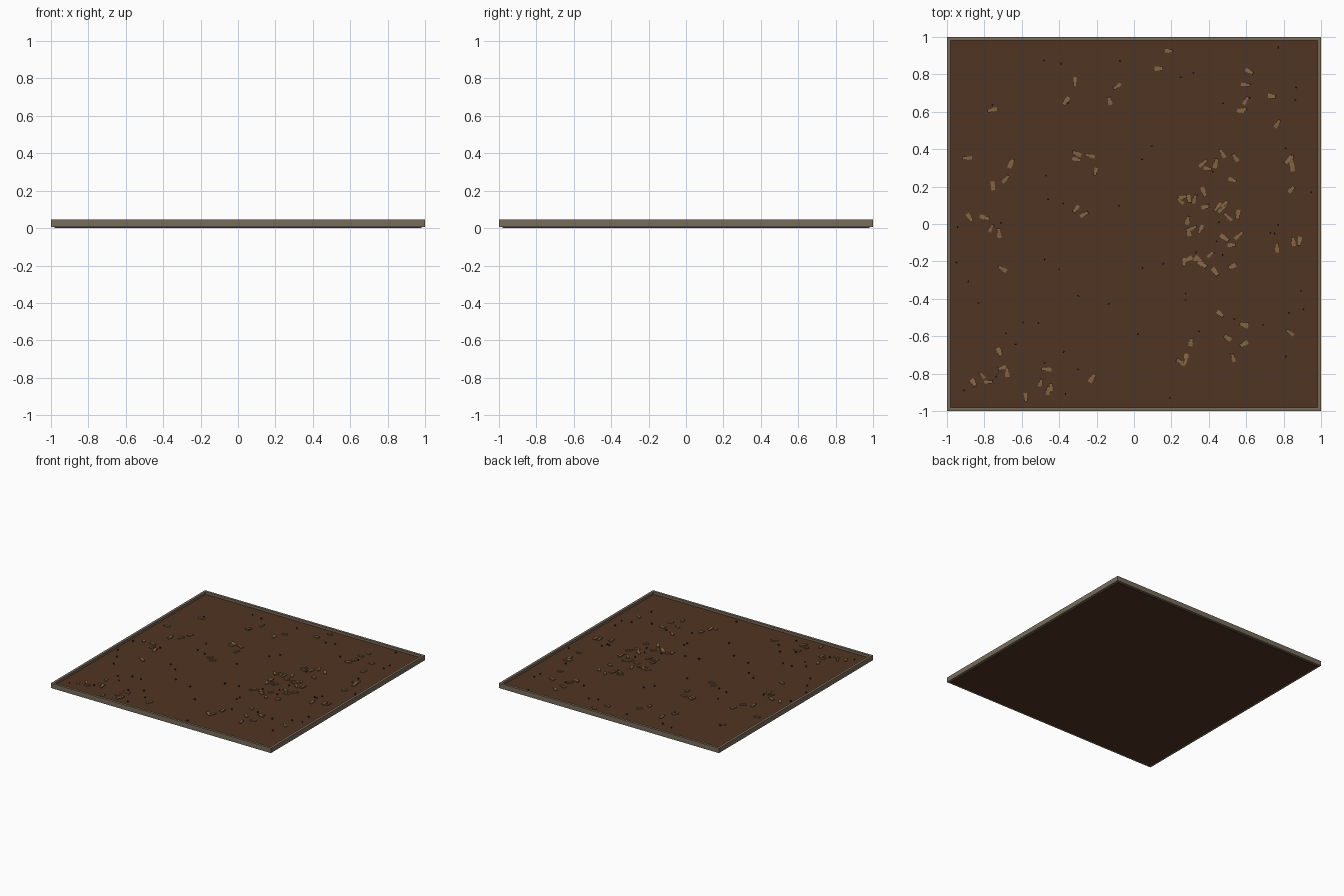
import bpy
import bmesh
import random
from math import pi
from mathutils import Euler, Matrix, Vector

random.seed(7)
default_cube = bpy.data.objects.get("Cube")
if default_cube:
    bpy.data.objects.remove(default_cube, do_unlink=True)


def make_material(name, rgb):
    material = bpy.data.materials.new(name)
    material.use_nodes = True
    colour = (*rgb, 1.0)
    material.diffuse_color = colour
    shader = next(n for n in material.node_tree.nodes if n.type == "BSDF_PRINCIPLED")
    shader.inputs["Base Color"].default_value = colour
    shader.inputs["Roughness"].default_value = 0.9
    return material


soil = make_material("soil brown", (0.08, 0.035, 0.016))
timber = make_material("weathered timber", (0.19, 0.15, 0.105))
straw = make_material("wood chip tan", (0.23, 0.13, 0.058))
dark = make_material("dark crumb brown", (0.03, 0.014, 0.007))


def add_box(bm, centre, size, rotation=(0, 0, 0)):
    matrix = Matrix.LocRotScale(Vector(centre), Euler(rotation), Vector(size))
    bmesh.ops.create_cube(bm, size=1, matrix=matrix)


def finish(bm, name, material):
    mesh = bpy.data.meshes.new(name)
    bm.to_mesh(mesh)
    bm.free()
    mesh.materials.append(material)
    obj = bpy.data.objects.new(name, mesh)
    bpy.context.scene.collection.objects.link(obj)


def single_box(name, centre, size, material):
    bm = bmesh.new()
    add_box(bm, centre, size)
    finish(bm, name, material)


# Soil bed
soil_top = 0.025
inner = 0.98
single_box("soil_bed", (0, 0, soil_top / 2), (2 * inner, 2 * inner, soil_top), soil)

# Timber edging: full-length front and back rails, side rails between them
rail = 1 - inner
rail_middle = 1 - rail / 2
rail_z, rail_height = 0.025, 0.04
for label, side in (("front", -1), ("back", 1)):
    single_box(label + "_rail", (0, side * rail_middle, rail_z),
               (2, rail, rail_height), timber)
for label, side in (("right", -1), ("left", 1)):
    single_box(label + "_rail", (side * rail_middle, 0, rail_z),
               (rail, 2 * inner, rail_height), timber)


def scatter(bm, count, centre, spread):
    """Lay wood chips at random headings within a patch of soil."""
    for _ in range(count):
        x, y = (c + random.uniform(-s, s) for c, s in zip(centre, spread))
        size = (random.uniform(.04, .055), random.uniform(.016, .023), .008)
        tilt = random.uniform(-.14, .14)
        add_box(bm, (x, y, soil_top + .004), size, (0, tilt, random.uniform(0, pi)))


# Wood chips: dense patches on the left half, sparse ones elsewhere
patches = [
    (22, (.42, .14), (.18, .24)),
    (10, (.42, -.16), (.16, .1)),
    (9, (.4, -.6), (.2, .2)),
    (8, (.83, -.1), (.1, .5)),
    (7, (.7, .68), (.15, .15)),
    (6, (-.22, .2), (.1, .2)),
    (6, (-.78, -.78), (.16, .1)),
    (6, (-.35, -.85), (.25, .08)),
    (5, (-.8, -.1), (.1, .2)),
    (5, (-.75, .5), (.2, .3)),
    (6, (-.1, .75), (.3, .2)),
]
bm = bmesh.new()
for patch in patches:
    scatter(bm, *patch)
finish(bm, "wood_chips", straw)

# Small dark crumbs over the soil
bm = bmesh.new()
for _ in range(60):
    x, y = (random.uniform(-.95, .95) for _ in range(2))
    add_box(bm, (x, y, soil_top + .004), (.01, .007, .012),
            (0, 0, random.uniform(0, pi)))
finish(bm, "soil_crumbs", dark)
